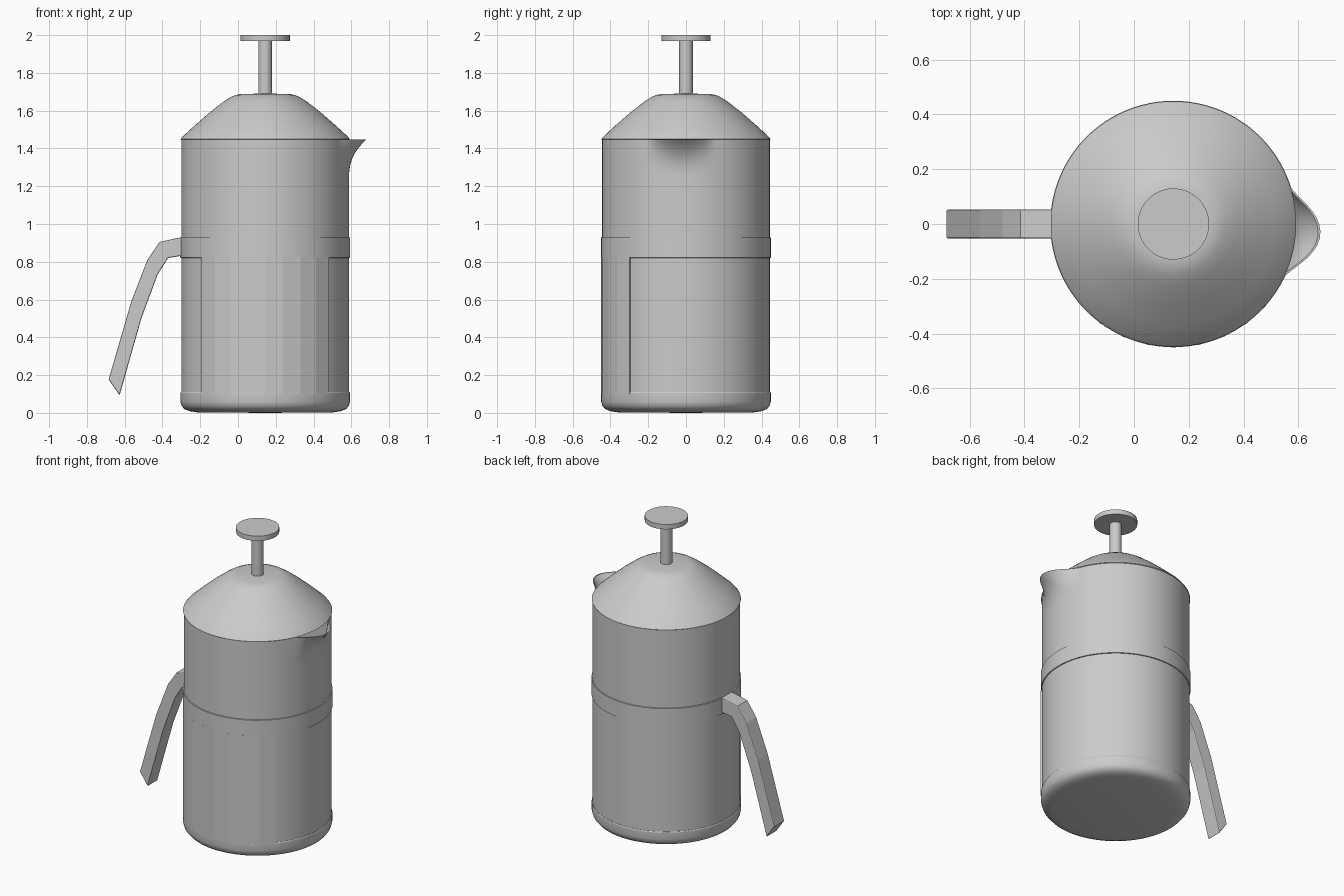
import bpy, bmesh
from math import sin, cos, pi, radians, atan2

if "Cube" in bpy.data.objects:
    bpy.data.objects.remove(bpy.data.objects["Cube"])

CX = 0.144  # axis of the pot


def finish(name, bm, angle=30, smooth=True):
    bmesh.ops.remove_doubles(bm, verts=bm.verts, dist=1e-5)
    bmesh.ops.recalc_face_normals(bm, faces=bm.faces)
    me = bpy.data.meshes.new(name)
    bm.to_mesh(me)
    bm.free()
    ob = bpy.data.objects.new(name, me)
    bpy.context.collection.objects.link(ob)
    bpy.ops.object.select_all(action='DESELECT')
    ob.select_set(True)
    bpy.context.view_layer.objects.active = ob
    if smooth:
        bpy.ops.object.shade_smooth_by_angle(angle=radians(angle))
    return ob


def lathe(name, profile, segs=96, push=None, closed=False):
    """Revolve (radius, z) points around the pot axis; push adds to the radius."""
    bm = bmesh.new()
    rings = []
    for r, z in profile:
        ring = []
        for i in range(segs):
            a = 2 * pi * i / segs
            rr = r + (push(a, z) if push and r > 0.3 else 0)
            ring.append(bm.verts.new((CX + rr * cos(a), rr * sin(a), z)))
        rings.append(ring)
    pairs = list(zip(rings, rings[1:]))
    if closed:
        pairs.append((rings[-1], rings[0]))
    for lo, hi in pairs:
        for i in range(segs):
            j = (i + 1) % segs
            bm.faces.new((lo[i], lo[j], hi[j], hi[i]))
    bmesh.ops.dissolve_degenerate(bm, dist=1e-5, edges=bm.edges)
    return finish(name, bm)


def spout(a, z):
    d = abs((a + radians(4) + pi) % (2 * pi) - pi) / radians(25)
    if d >= 1 or z <= 1.24:
        return 0
    return 0.094 * (0.5 + 0.5 * cos(pi * d)) * ((z - 1.24) / 0.208) ** 2.5


# Jug wall with the pulled pouring lip
rows = [1.24 + 0.208 * i / 12 for i in range(13)]
outer = [(0, 0.05), (0.444, 0.05)] + [(0.444, z) for z in rows]
inner = [(0.436, z) for z in reversed(rows)] + [(0.436, 0.07), (0, 0.07)]
lathe("jug_body", outer + inner, 128, spout)

# Base cup with rounded bottom edge
lathe("base", [(0, 0.0), (0.36, 0.003), (0.40, 0.009), (0.428, 0.02), (0.443, 0.038),
               (0.449, 0.06), (0.449, 0.105), (0.446, 0.11), (0.43, 0.11), (0, 0.11)])

# Middle band holding the handle
lathe("middle_band", [(0.44, 0.82), (0.45, 0.822), (0.45, 0.928), (0.44, 0.93)], closed=True)

# Domed lid
lathe("lid", [(0, 1.445), (0.442, 1.445), (0.448, 1.449), (0.437, 1.463), (0.374, 1.521),
              (0.295, 1.59), (0.225, 1.645), (0.185, 1.671), (0.157, 1.683),
              (0.13, 1.688), (0, 1.691)])

# Plunger rod and knob
lathe("plunger_rod", [(0, 1.66), (0.036, 1.66), (0.036, 1.98), (0, 1.98)], 32)
lathe("plunger_knob", [(0, 1.968), (0.13, 1.968), (0.13, 2.0), (0, 2.0)], 64)

# Faceted front panel between base and band
bm = bmesh.new()
half, n = atan2(0.338, 0.298), 8
columns = []
for i in range(n + 1):
    a = -pi / 2 - half + 2 * half * i / n
    columns.append([bm.verts.new((CX + r * cos(a), r * sin(a), z))
                    for r, z in ((0.435, 0.1), (0.451, 0.1), (0.451, 0.825), (0.435, 0.825))])
for c, d in zip(columns, columns[1:]):
    for k in range(4):
        m = (k + 1) % 4
        bm.faces.new((c[k], c[m], d[m], d[k]))
bm.faces.new(columns[0])
bm.faces.new(columns[-1])
finish("front_panel", bm, smooth=False)

# Handle: side outline extruded across y
outline = [(-0.28, 0.93), (-0.31, 0.928), (-0.415, 0.905), (-0.48, 0.81), (-0.565, 0.59),
           (-0.685, 0.177), (-0.627, 0.093), (-0.51, 0.505), (-0.425, 0.733),
           (-0.37, 0.82), (-0.31, 0.83), (-0.28, 0.83)]
bm = bmesh.new()
face = bm.faces.new([bm.verts.new((x, -0.053, z)) for x, z in outline])
ext = bmesh.ops.extrude_face_region(bm, geom=[face])
bmesh.ops.translate(bm, vec=(0, 0.106, 0),
                    verts=[v for v in ext["geom"] if isinstance(v, bmesh.types.BMVert)])
handle = finish("handle", bm, smooth=False)
bevel = handle.modifiers.new("soft_edges", 'BEVEL')
bevel.width = 0.006
bevel.segments = 2
bevel.limit_method = 'ANGLE'
bevel.angle_limit = radians(60)
